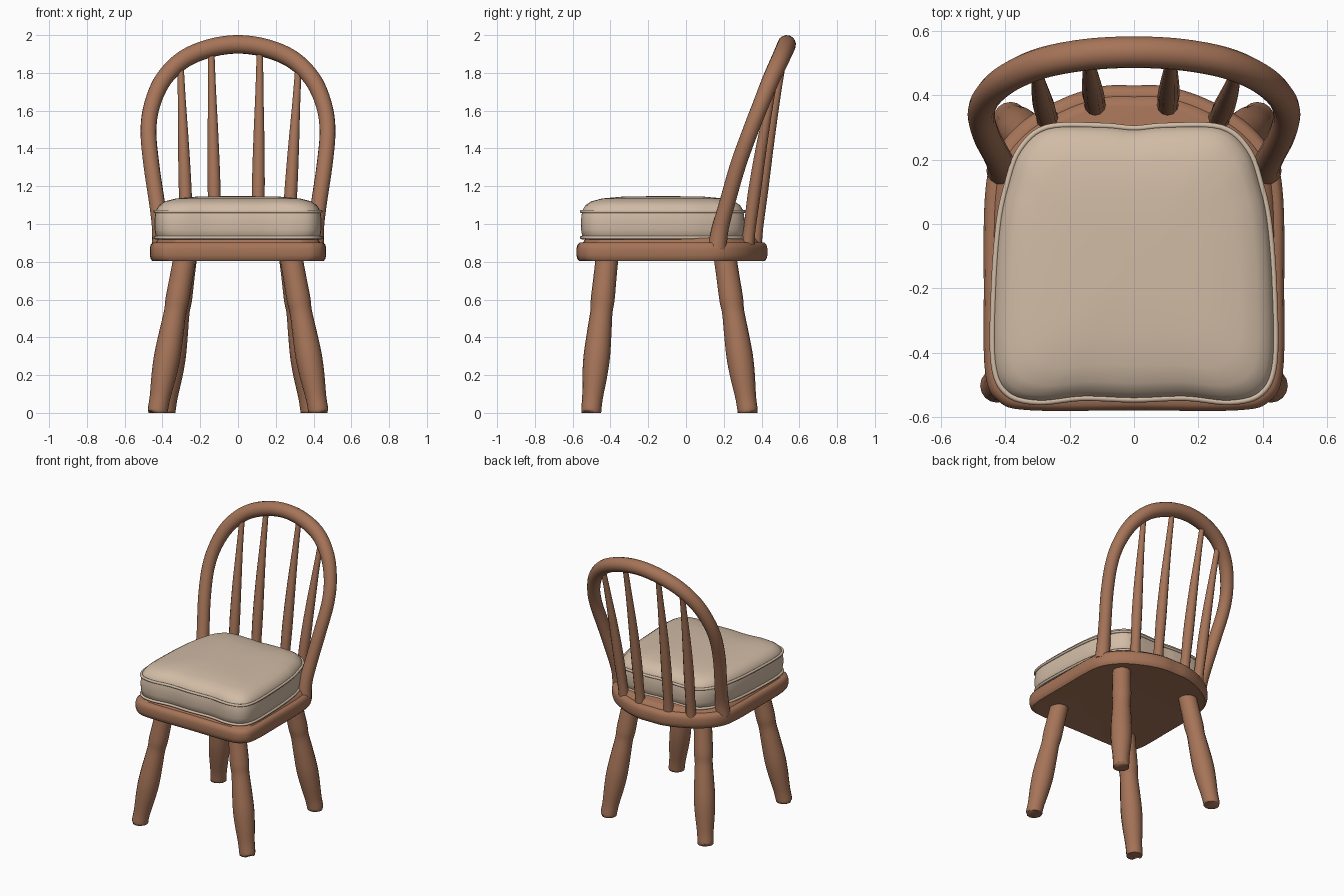
import bpy, bmesh, math
from mathutils import Vector

if "Cube" in bpy.data.objects:
    bpy.data.objects.remove(bpy.data.objects["Cube"])


def material(name, rgb):
    m = bpy.data.materials.new(name)
    m.diffuse_color = (*rgb, 1)
    m.use_nodes = True
    m.node_tree.nodes["Principled BSDF"].inputs["Base Color"].default_value = m.diffuse_color
    return m


WOOD = material("warm wood", (0.38, 0.175, 0.098))
CLOTH = material("beige cloth", (0.64, 0.50, 0.38))


def spline(pts, steps=6, closed=False):
    """Smooth curve through the points (Catmull-Rom)."""
    p = [Vector(q) for q in pts]
    n = len(p)
    get = (lambda i: p[i % n]) if closed else (lambda i: p[min(max(i, 0), n - 1)])
    out = []
    for i in range(n if closed else n - 1):
        a, b, c, d = (get(i + k) for k in (-1, 0, 1, 2))
        for s in range(steps):
            t = s / steps
            out.append(0.5 * (2 * b + (c - a) * t + (2 * a - 5 * b + 4 * c - d) * t * t
                              + (3 * b - a - 3 * c + d) * t ** 3))
    return out if closed else out + [p[-1]]


def mirrored(half):
    """Full outline from its right half; first and last points lie on x = 0."""
    return half + [(-x, *r) for x, *r in reversed(half[1:-1])]


def loft(name, rings, mat, wrap=False, angle=50):
    """Skin a list of vertex rings, capping the ends."""
    bm = bmesh.new()
    rows = [[bm.verts.new(v) for v in r] for r in rings]
    n = len(rows[0])
    pairs = list(zip(rows, rows[1:])) + ([(rows[-1], rows[0])] if wrap else [])
    for a, b in pairs:
        for i in range(n):
            j = (i + 1) % n
            bm.faces.new((a[i], a[j], b[j], b[i]))
    if not wrap:
        bm.faces.new(rows[0])
        bm.faces.new(rows[-1])
    bmesh.ops.recalc_face_normals(bm, faces=bm.faces)
    me = bpy.data.meshes.new(name)
    bm.to_mesh(me)
    bm.free()
    me.materials.append(mat)
    ob = bpy.data.objects.new(name, me)
    bpy.context.collection.objects.link(ob)
    bpy.ops.object.select_all(action='DESELECT')
    ob.select_set(True)
    bpy.context.view_layer.objects.active = ob
    bpy.ops.object.shade_smooth_by_angle(angle=math.radians(angle))
    return ob


def tube(name, pts, mat, ref=(0, 1, 0), closed=False, sides=16, steps=6):
    """Round tube through (x, y, z, radius) points."""
    path = spline(pts, steps, closed)
    n = len(path)
    rings = []
    for i, p in enumerate(path):
        a = path[(i - 1) % n] if closed else path[max(i - 1, 0)]
        b = path[(i + 1) % n] if closed else path[min(i + 1, n - 1)]
        t = (b.xyz - a.xyz).normalized()
        u = (Vector(ref) - t * t.dot(Vector(ref))).normalized()
        v = t.cross(u)
        rings.append([p.xyz + p.w * (u * math.cos(k) + v * math.sin(k))
                      for k in (2 * math.pi * s / sides for s in range(sides))])
    return loft(name, rings, mat, closed)


def layers(name, outline, levels, mat, centre_y):
    """Stack of (scale, z) copies of an outline."""
    rings = [[(x * s, centre_y + (y - centre_y) * s, z) for x, y in outline]
             for s, z in levels]
    return loft(name, rings, mat)


# Seat: square front, rounded back, soft edges, shallow raised top
seat_line = spline(mirrored([
    (0, -.578), (.32, -.578), (.42, -.55), (.462, -.46), (.466, -.2), (.463, .08),
    (.435, .21), (.35, .315), (.22, .39), (.1, .427), (0, .43)]), 6, True)
layers("seat", seat_line, [
    (.93, .805), (.97, .803), (.99, .815), (1, .835), (1, .87), (.99, .89),
    (.965, .902), (.93, .903), (.90, .925), (.87, .93)], WOOD, -.075)

# Cushion: upright side band with a flat dome on top
cushion_half = [
    (0, -.545), (.16, -.54), (.3, -.553), (.395, -.525), (.436, -.43), (.435, -.2),
    (.42, 0), (.395, .12), (.355, .23), (.27, .3), (.1, .305), (0, .297)]
cushion_line = spline(mirrored(cushion_half), 6, True)
layers("cushion", cushion_line, [
    (.85, .915), (.96, .918), (.99, .93), (1.005, .97), (1.008, 1.01), (1, 1.05),
    (.985, 1.075), (.95, 1.1), (.88, 1.12), (.75, 1.135), (.5, 1.145), (.2, 1.147),
    (.03, 1.147)], CLOTH, -.12)

# Piping seams around the cushion
for name, z in (("cushion_top_piping", 1.066), ("cushion_bottom_piping", .928)):
    tube(name, [(x, y, z, .009) for x, y in mirrored(cushion_half)], CLOTH,
         (0, 0, 1), True, 8)

# Bent back hoop, leaning backwards
hoop_half = [
    (0, .533, 1.951, .049), (.15, .525, 1.93, .049), (.29, .498, 1.87, .048),
    (.395, .45, 1.765, .046), (.455, .395, 1.63, .043), (.474, .34, 1.49, .042),
    (.458, .275, 1.31, .042), (.427, .215, 1.1, .042), (.41, .18, .97, .045),
    (.408, .165, .87, .05)]
left = [(-x, y, z, r) for x, y, z, r in reversed(hoop_half[1:])]
tube("back_hoop", left + hoop_half, WOOD, (0, 1, -.34))

# Tapered spindles: bottom x, y and top x, y, z
for i, (x0, y0, x1, y1, z1) in enumerate([
        (-.268, .325, -.305, .485, 1.85), (-.12, .365, -.142, .522, 1.92),
        (.104, .365, .116, .524, 1.92), (.262, .325, .32, .48, 1.83)]):
    pts = []
    for t, r in ((0, .036), (.1, .032), (.3, .034), (.55, .029), (.8, .021), (1, .017)):
        bow = -.012 * math.sin(math.pi * t)
        pts.append((x0 + (x1 - x0) * t, y0 + (y1 - y0) * t + bow,
                    .88 + (z1 - .88) * t, r))
    tube(f"spindle_{i + 1}", pts, WOOD, sides=12)

# Splayed turned legs: bottom x, y and top x, y
PROFILE = [(0, .048), (.012, .053), (.08, .055), (.2, .066), (.3, .07), (.42, .065),
           (.53, .059), (.6, .063), (.72, .061), (.83, .06)]
for side, s in (("right", 1), ("left", -1)):
    for row, (x0, y0, x1, y1) in (("front", (.427, -.503, .285, -.42)),
                                  ("rear", (.385, .328, .28, .21))):
        pts = [(s * (x0 + (x1 - x0) * z / .8), y0 + (y1 - y0) * z / .8, z + .003, r)
               for z, r in PROFILE]
        leg = tube(f"{row}_{side}_leg", pts, WOOD)
        for v in leg.data.vertices:  # level feet on the floor
            if v.co.z < .012:
                v.co.z = 0
